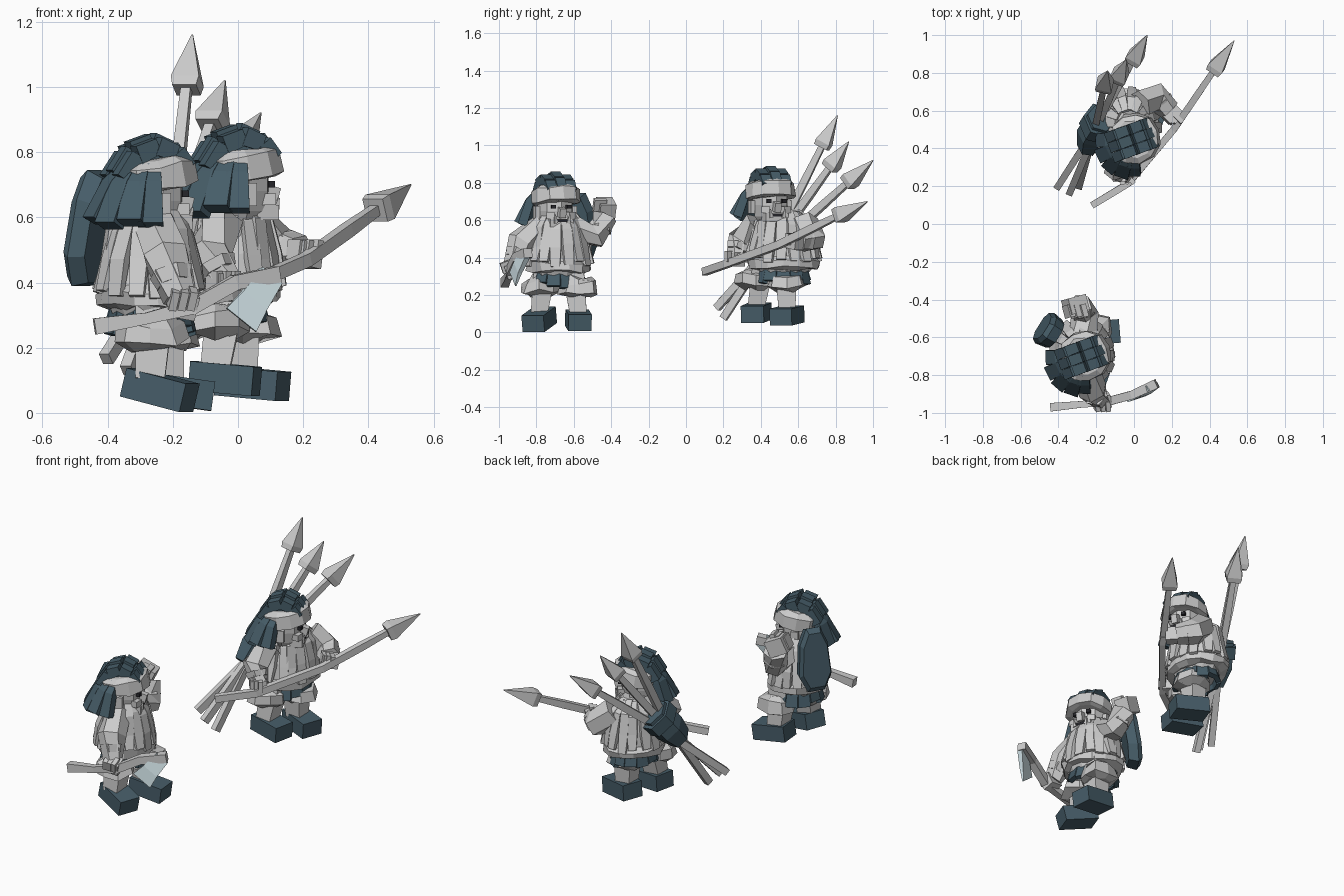
import bpy, bmesh, random
from math import sin, cos, pi, radians
from mathutils import Vector, Matrix

if "Cube" in bpy.data.objects:
    bpy.data.objects.remove(bpy.data.objects["Cube"])

random.seed(4)


def material(name, r, g, b):
    m = bpy.data.materials.new(name)
    m.diffuse_color = (r, g, b, 1)
    m.use_nodes = True
    m.node_tree.nodes["Principled BSDF"].inputs["Base Color"].default_value = m.diffuse_color
    return m


DARK = material("slate_leather", 0.062, 0.11, 0.14)
STEEL = material("pale_metal", 0.72, 0.86, 0.9)
BLACK = material("eye_black", 0.02, 0.02, 0.025)
I = Matrix.Identity(4)


def finish(name, bm, mat, M):
    bmesh.ops.recalc_face_normals(bm, faces=bm.faces)
    me = bpy.data.meshes.new(name)
    bm.to_mesh(me)
    bm.free()
    me.transform(M)
    if mat:
        me.materials.append(mat)
    ob = bpy.data.objects.new(name, me)
    bpy.context.collection.objects.link(ob)
    return ob


def skin(name, rings, mat, M):
    # joins equal-sized rings of points into a closed solid
    bm = bmesh.new()
    vs = [[bm.verts.new(p) for p in r] for r in rings]
    n = len(vs[0])
    for a, b in zip(vs, vs[1:]):
        for i in range(n):
            bm.faces.new((a[i], a[(i + 1) % n], b[(i + 1) % n], b[i]))
    bm.faces.new(vs[0])
    bm.faces.new(vs[-1])
    return finish(name, bm, mat, M)


def beam(name, pts, sizes, up=(0, 0, 1), mat=None, M=I, n=4):
    # tapered bar along a path, each size is (width, thickness)
    pts = [Vector(p) for p in pts]
    rings = []
    for i, p in enumerate(pts):
        t = (pts[min(i + 1, len(pts) - 1)] - pts[max(i - 1, 0)]).normalized()
        s = t.cross(Vector(up)).normalized()
        u = s.cross(t)
        k = 0.5 / cos(pi / n)
        w, h = sizes[i]
        rings.append([p + s * w * k * cos(2 * pi * (j + .5) / n) + u * h * k * sin(2 * pi * (j + .5) / n)
                      for j in range(n)])
    return skin(name, rings, mat, M)


def lathe(name, prof, n, mat=None, M=I, jit=0.0, centre=(0, 0)):
    # profile of (radius, z) with ragged edges
    rings = []
    for r, z in prof:
        ring = []
        for j in range(n):
            a, rr = 2 * pi * j / n, r + random.uniform(-jit, jit)
            ring.append((centre[0] + rr * cos(a), centre[1] + rr * sin(a), z + random.uniform(-jit, jit)))
        rings.append(ring)
    return skin(name, rings, mat, M)


def box(name, loc, size, rot=(0, 0, 0), mat=None, M=I):
    bm = bmesh.new()
    bmesh.ops.create_cube(bm, size=1)
    R = Matrix.Translation(loc)
    for axis, d in zip("ZYX", reversed(rot)):
        R = R @ Matrix.Rotation(radians(d), 4, axis)
    bm.transform(R @ Matrix.Diagonal((*size, 1)))
    return finish(name, bm, mat, M)


def spear(name, butt, mids, tip, head=0.2):
    pts = [Vector(butt)] + [Vector(m) for m in mids]
    t = Vector(tip)
    d = (t - pts[-1]).normalized()
    neck = t - d * head
    pts += [pts[-1].lerp(neck, .6), neck + d * .03]
    beam(name + "_shaft", pts, [(.036, .04)] * (len(pts) - 1) + [(.03, .03)])
    beam(name + "_head", [neck, neck + d * .03, t], [(.075, .075), (.088, .08), (.004, .004)])


def arm(name, pts, sizes, hand, hand_rot, s=1.0):
    beam(name + "_sleeve", pts, sizes, (.3, .2, .9), n=6)
    beam(name + "_cuff", [Vector(pts[-2]).lerp(Vector(pts[-1]), f) for f in (.35, .65)],
         [(.12, .12), (.10, .10)], (.3, .2, .9), n=6)
    box(name + "_palm", hand, (.085 * s, .07 * s, .075 * s), hand_rot)
    for k in (-1, 0, 1):
        box(name + "_finger", Vector(hand) + Vector((k * .028, -.025, .015)) * s,
            (.024 * s, .055 * s, .06 * s), hand_rot)


def figure(name, origin, yaw, head, feet, girth, depth):
    M = Matrix.Translation(origin) @ Matrix.Rotation(radians(yaw), 4, 'Z') @ Matrix.Diagonal((depth, 1, 1, 1))
    H = Matrix.Translation(head) @ Matrix.Rotation(radians(20), 4, 'Z')
    # boots, legs and ragged shin furs (world space)
    for x, y, z, pitch, turn in feet:
        box(name + "_boot", (x, y, z), (.20, .125, .09), (0, pitch, turn), DARK)
        hip = (origin[0] + (x - origin[0]) * .5, y * .7 + origin[1] * .3, z + .28)
        beam(name + "_leg", [(x - .03, y, z + .03), hip], [(.09, .09), (.12, .12)], (1, 0, 0))
        lathe(name + "_shin_fur", [(.06, z + .23), (.095, z + .20), (.108, z + .15), (.06, z + .125)], 8,
              None, I, .016, (x - .03, y))
    # skirt of leather flaps
    for j in range(12):
        a = 2 * pi * j / 12
        o = Vector((cos(a), sin(a), 0))
        beam(name + "_skirt_flap", [o * .10 + Vector((0, 0, .37)),
                                    o * .135 + Vector((0, 0, .25 + random.uniform(-.015, .015)))],
             [(.06, .03), (.075, .03)], o, DARK, M)
    # torso, belt and hanging fur strips
    g = girth
    lathe(name + "_torso", [(.12, .28), (g, .36), (g - .015, .47), (g - .045, .57), (.07, .63)], 12, None, M, .006)
    lathe(name + "_belt", [(g - .03, .32), (g + .015, .325), (g + .02, .37), (g - .02, .39)], 14, None, M, .012)
    for j in range(17):
        a = 2 * pi * (j + random.uniform(-.2, .2)) / 17
        o = Vector((cos(a), sin(a), 0))
        path = [o * (r + random.uniform(-.008, .008)) + Vector((0, 0, z + random.uniform(-.015, .015)))
                for r, z in ((.08, .62), (g - .035, .56), (g - .005, .46), (g + .018, .365))]
        beam(name + "_fur_strip", path, [(.04, .03), (.055, .035), (.06, .03), (.05, .02)], o, None, M)
    # head with brow, nose, jaw, tusks and eyes
    lathe(name + "_skull", [(.065, .555), (.088, .59), (.10, .65), (.10, .77)], 8, None, H)
    box(name + "_jaw", (.075, 0, .585), (.07, .13, .045), (0, 0, 0), None, H)
    box(name + "_nose", (.108, 0, .64), (.04, .036, .05), (0, 15, 0), None, H)
    box(name + "_mouth", (.109, 0, .597), (.006, .075, .014), (0, 0, 0), BLACK, H)
    for s in (-1, 1):
        box(name + "_eye", (.094, s * .042, .672), (.02, .024, .02), (0, 0, s * 12), BLACK, H)
        box(name + "_cheek", (.08, s * .055, .625), (.045, .045, .035), (0, 0, s * 20), None, H)
        box(name + "_ear", (.0, s * .105, .64), (.04, .025, .07), (0, 0, 0), None, H)
        beam(name + "_tusk", [(.108, s * .035, .585), (.118, s * .042, .63)], [(.02, .02), (.005, .005)],
             (1, 0, 0), None, H)
    # headband, raised at the front
    lathe(name + "_headband", [(.11, -.045), (.135, -.04), (.132, .03), (.10, .05)], 11, None,
          H @ Matrix.Translation((.005, 0, .73)) @ Matrix.Rotation(radians(-9), 4, 'Y'), .006)
    # crest rows over the crown, filled underneath
    for k in (-1, 0, 1):
        dz = -.014 * abs(k)
        arc = [(.095, .765), (.055, .81), (-.005, .832), (-.07, .805), (-.115, .73)]
        for p, q in zip(arc, arc[1:]):
            beam(name + "_crest_lock", [(p[0], k * .056, p[1] + dz), (q[0], k * .056, q[1] + dz)],
                 [(.052, .05), (.056, .058)], (.1, 0, 1), DARK, H)
    box(name + "_crest_core", (-.01, 0, .77), (.15, .15, .06), (0, 0, 0), DARK, H)
    # locks swept to the back and right
    for a, r in ((162, .18), (186, .195), (209, .20), (231, .195), (249, .175)):
        o = Vector((cos(radians(a)), sin(radians(a)), 0))
        z = random.uniform(-.012, .012)
        beam(name + "_mane_lock", [o * .09 + Vector((0, 0, .755)), o * .135 + Vector((0, 0, .70)),
                                   o * r + Vector((0, 0, .585 + z))],
             [(.055, .03), (.068, .045), (.078, .05)], o, DARK, M=H)


figure("guard", (-.27, -.68, 0), 20, (-.265, -.70, 0),
       [(-.24, -.785, .07, 14, -20), (-.18, -.575, .065, 8, 5)], .158, .92)
figure("hunter", (-.025, .52, .02), 0, (.0, .45, .03),
       [(-.04, .375, .105, 5, -12), (.045, .54, .09, 5, -20)], .178, .82)

# guard: lowered arm with axe, raised arm
arm("guard_right_arm", [(-.25, -.77, .57), (-.22, -.88, .48), (-.18, -.93, .35)],
    [(.12, .12), (.14, .13), (.09, .09)], (-.17, -.935, .335), (20, 10, 10))
arm("guard_left_arm", [(-.27, -.59, .55), (-.26, -.475, .515), (-.29, -.435, .62)],
    [(.13, .13), (.13, .12), (.12, .12)], (-.31, -.43, .66), (0, 25, 15), 1.25)
beam("axe_handle", [(-.44, -.97, .265), (-.28, -.955, .29), (-.14, -.94, .325), (-.01, -.905, .40), (.12, -.845, .425)],
     [(.045, .05), (.035, .035), (.045, .045), (.045, .045), (.05, .05)])
beam("axe_blade", [(.10, -.86, .42), (.05, -.90, .345), (.01, -.925, .285)],
     [(.08, .03), (.095, .022), (.12, .008)], (.3, -.9, 0), STEEL)

# long six-sided shield on the guard's back, top leaning in
S = Matrix.Translation((-.45, -.565, .565)) @ Matrix.Rotation(radians(148), 4, 'Z') @ Matrix.Rotation(radians(-8), 4, 'Y')
outline = [(-.05, -.18), (.05, -.18), (.095, -.09), (.08, .09), (.04, .18), (-.04, .18), (-.08, .09), (-.095, -.09)]
skin("back_shield", [[(x, y * f, z * f) for y, z in outline] for x, f in ((-.04, .9), (.015, 1), (.04, .85))], DARK, S)

# hunter: both hands on the long spear, held across the chest
arm("hunter_right_arm", [(-.05, .38, .58), (-.09, .29, .49), (-.04, .26, .40)],
    [(.13, .13), (.13, .12), (.09, .09)], (-.045, .26, .39), (0, 0, 40))
arm("hunter_left_arm", [(.03, .63, .58), (.12, .67, .50), (.19, .60, .49)],
    [(.14, .14), (.14, .13), (.10, .10)], (.205, .58, .485), (0, 10, 45))
spear("held_spear", (-.22, .10, .325), [(-.03, .215, .365), (.21, .50, .47)], (.53, .97, .70), .21)

# quiver with banded rim and three spears
quiver = [(-.245, .41, .41), (-.225, .48, .49), (-.175, .56, .60)]
beam("quiver", quiver, [(.12, .10), (.16, .14), (.15, .13)], (-.8, .3, .3), DARK, n=6)
beam("quiver_band", [(-.205, .51, .53), (-.18, .55, .585)], [(.19, .16), (.19, .16)], (-.8, .3, .3), DARK, n=6)
spear("back_spear_steep", (-.29, .20, .075), [(-.21, .49, .52)], (-.14, .81, 1.16), .19)
spear("back_spear_middle", (-.34, .165, .13), [(-.20, .50, .51)], (-.04, .87, 1.02), .18)
spear("back_spear_low", (-.405, .195, .165), [(-.19, .53, .50)], (.07, 1.0, .92), .2)
